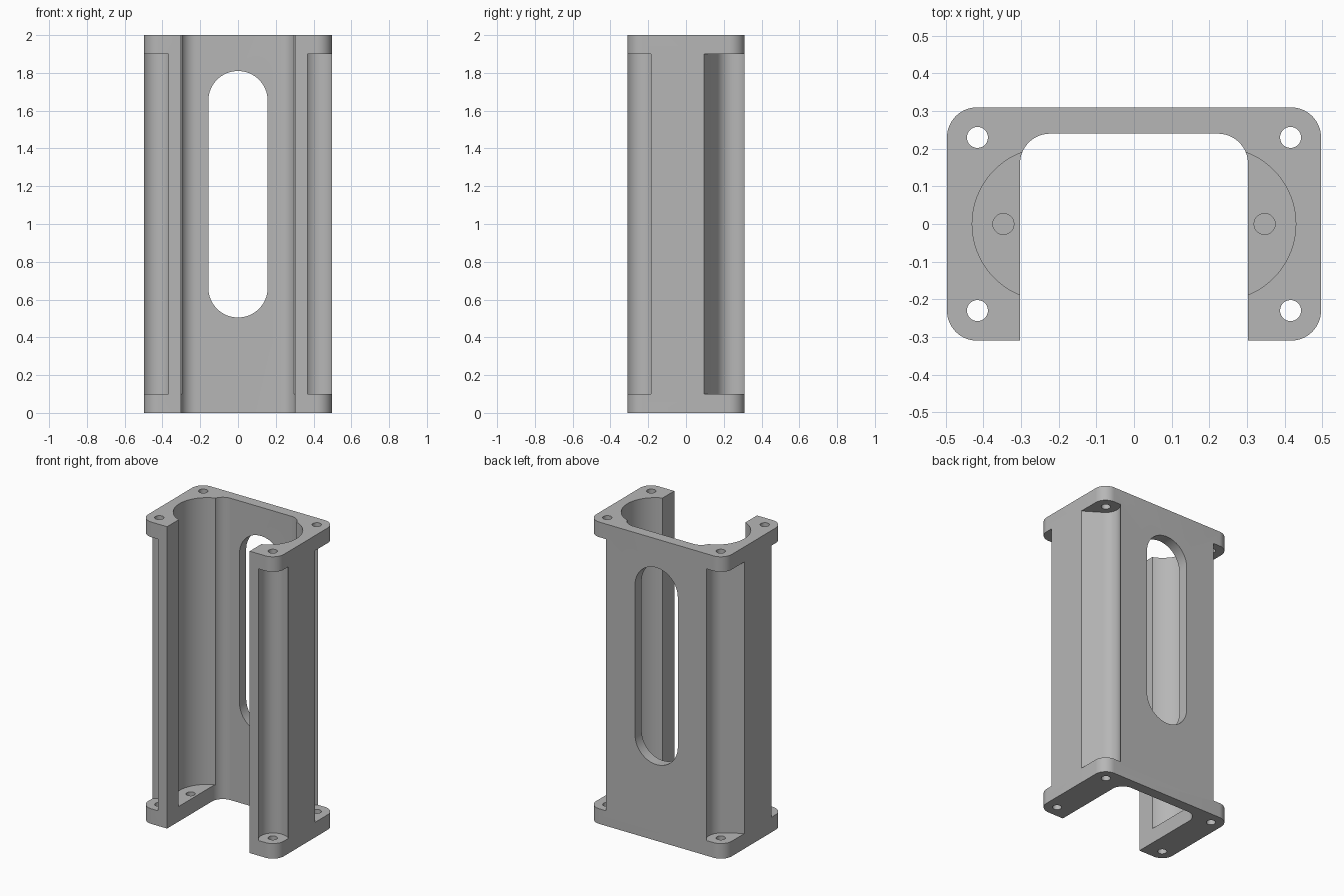
import bpy, bmesh, math

cube = bpy.data.objects.get("Cube")
if cube:
    bpy.data.objects.remove(cube, do_unlink=True)

W, D, H = 0.497, 0.31, 2.0      # half width, half depth, height
FLANGE = 0.1                    # end plate thickness

grey = bpy.data.materials.new("plain grey")
grey.use_nodes = True
colour = (0.47, 0.47, 0.47, 1)
grey.diffuse_color = colour
grey.node_tree.nodes["Principled BSDF"].inputs["Base Color"].default_value = colour


def arc(cx, cy, r, a0, a1, n=16):
    angles = [math.radians(a0 + (a1 - a0) * i / n) for i in range(n + 1)]
    return [(cx + r * math.cos(a), cy + r * math.sin(a)) for a in angles]


def circle(cx, cy, r, n=48):
    return arc(cx, cy, r, 0, 360, n)[:-1]


def prism(name, pts, lo, hi, along_y=False):
    """Extrude a profile from lo to hi along z, or along y."""
    bm = bmesh.new()
    place = lambda p, h: (p[0], h, p[1]) if along_y else (p[0], p[1], h)
    rings = [[bm.verts.new(place(p, h)) for p in pts] for h in (lo, hi)]
    bm.faces.new(rings[0])
    bm.faces.new(rings[1])
    n = len(pts)
    for i in range(n):
        j = (i + 1) % n
        bm.faces.new((rings[0][i], rings[0][j], rings[1][j], rings[1][i]))
    bmesh.ops.recalc_face_normals(bm, faces=bm.faces)
    mesh = bpy.data.meshes.new(name)
    bm.to_mesh(mesh)
    bm.free()
    mesh.materials.append(grey)
    obj = bpy.data.objects.new(name, mesh)
    bpy.context.collection.objects.link(obj)
    return obj


# Solid rounded block
r = 0.08
outline = (arc(W - r, D - r, r, 0, 90) + arc(r - W, D - r, r, 90, 180)
           + arc(r - W, r - D, r, 180, 270) + arc(W - r, r - D, r, 270, 360))
housing = prism("housing", outline, 0, H)
cutters = []

# Open channel running the full height
channel = [(0.303, -0.5)] + arc(0.223, 0.16, 0.08, 0, 90)
channel += [(-x, y) for x, y in reversed(channel)]
cutters.append(prism("channel_cutter", channel, -0.1, H + 0.1))

# Long window in the back wall
window = arc(0, 1.653, 0.157, 0, 180, 32) + arc(0, 0.662, 0.157, 180, 360, 32)
cutters.append(prism("window_cutter", window, 0.05, 0.5, along_y=True))

# Corner pockets: round at the front, with a slanted wall at the rear
front = arc(0.43, -0.245, 0.09, 41.8, 226.3, 24) + [(0.368, -0.5), (0.6, -0.5), (0.6, -0.185)]
rear = ([(W, 0.095)] + arc(0.43, 0.245, 0.09, 237.7, 133.7, 20)
        + [(0.368, 0.5), (0.6, 0.5), (0.6, 0.095)])

for s, side in ((1, "left"), (-1, "right")):
    # Side bore above the bottom plate, with a blind hole in its floor
    cutters.append(prism(side + "_bore_cutter", circle(s * 0.227, 0, 0.203, 72), FLANGE, H + 0.1))
    cutters.append(prism(side + "_blind_hole_cutter", circle(s * 0.347, 0, 0.028, 24), 0.05, 0.15))
    for end, profile in (("front", front), ("rear", rear)):
        pts = [(s * x, y) for x, y in profile]
        cutters.append(prism(side + end + "_pocket_cutter", pts, FLANGE, H - FLANGE))
        y = 0.23 if end == "rear" else -0.23
        cutters.append(prism(side + end + "_screw_hole_cutter",
                             circle(s * 0.416, y, 0.028, 24), -0.1, H + 0.1))

# Apply all cuts
bpy.ops.object.select_all(action="DESELECT")
bpy.context.view_layer.objects.active = housing
housing.select_set(True)
for cutter in cutters:
    cutter.hide_render = True
    mod = housing.modifiers.new("cut", "BOOLEAN")
    mod.operation = "DIFFERENCE"
    mod.solver = "EXACT"
    mod.object = cutter
    bpy.ops.object.modifier_apply(modifier=mod.name)
    bpy.data.objects.remove(cutter, do_unlink=True)

bpy.ops.object.shade_smooth_by_angle(angle=math.radians(30))
